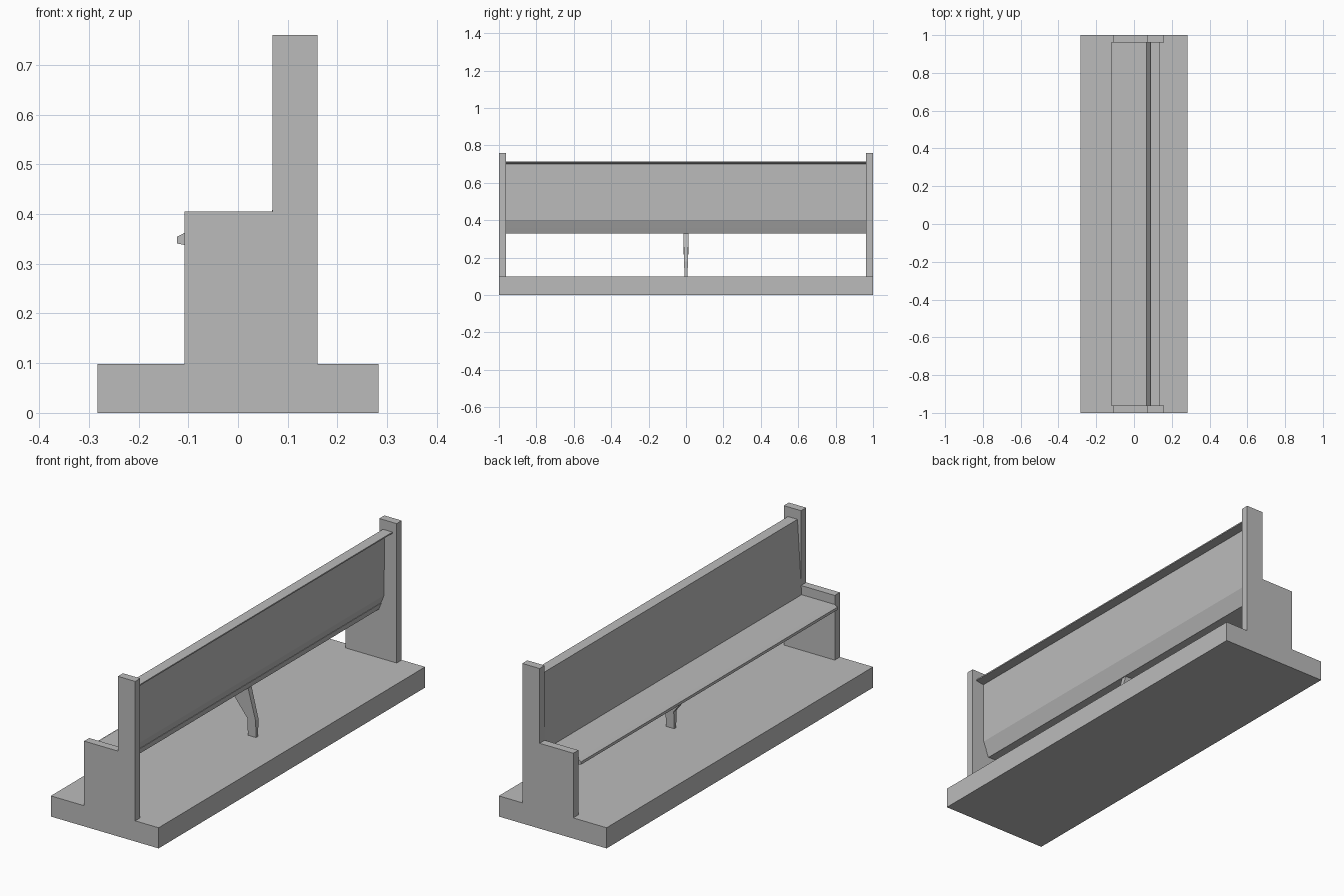
import bpy, bmesh
from mathutils import Vector

cube = bpy.data.objects.get("Cube")
if cube:
    bpy.data.objects.remove(cube, do_unlink=True)

# One plain grey for the whole bench
GREY = (0.5, 0.5, 0.5, 1.0)
grey = bpy.data.materials.new("plain_grey")
grey.use_nodes = True
grey.diffuse_color = GREY
grey.node_tree.nodes["Principled BSDF"].inputs["Base Color"].default_value = GREY


def extrude_profile(name, profile, y0, y1):
    """Extrude a closed (x, z) profile along y."""
    bm = bmesh.new()
    face = bm.faces.new([bm.verts.new((x, y0, z)) for x, z in profile])
    moved = bmesh.ops.extrude_face_region(bm, geom=[face])["geom"]
    verts = [v for v in moved if isinstance(v, bmesh.types.BMVert)]
    bmesh.ops.translate(bm, verts=verts, vec=Vector((0, y1 - y0, 0)))
    bmesh.ops.recalc_face_normals(bm, faces=bm.faces)
    mesh = bpy.data.meshes.new(name)
    bm.to_mesh(mesh)
    bm.free()
    mesh.materials.append(grey)
    obj = bpy.data.objects.new(name, mesh)
    bpy.context.collection.objects.link(obj)
    return obj


BASE_X, BASE_TOP = 0.283, 0.098
INNER = 0.962  # inner face of the end panels

# Platform
extrude_profile("platform", [(-BASE_X, 0), (BASE_X, 0), (BASE_X, BASE_TOP),
                             (-BASE_X, BASE_TOP)], -1, 1)

# Stepped end panels
end_profile = [(-0.108, BASE_TOP), (0.16, BASE_TOP), (0.16, 0.76),
               (0.069, 0.76), (0.069, 0.405), (-0.108, 0.405)]
for name, side in (("front_end_panel", -1), ("back_end_panel", 1)):
    extrude_profile(name, end_profile, side * INNER, side)

# Seat board with a bevelled nose
extrude_profile("seat", [(-0.123, 0.341), (-0.108, 0.338), (0.066, 0.328),
                         (0.08, 0.362), (-0.108, 0.362), (-0.123, 0.354)],
                -INNER, INNER)

# Leaning backrest with a narrow ledge along its top
extrude_profile("backrest", [(0.064, 0.328), (0.094, 0.402), (0.096, 0.702),
                             (0.138, 0.708), (0.138, 0.714), (0.088, 0.714),
                             (0.066, 0.362)], -INNER, INNER)

# Bent middle leg, narrower towards the floor
leg = extrude_profile("middle_leg", [(0.057, BASE_TOP), (0.1, BASE_TOP),
                                     (0.1, 0.18), (0.06, 0.332), (-0.06, 0.336),
                                     (0.0, 0.255), (0.057, 0.18)], -0.013, 0.013)
for v in leg.data.vertices:
    if v.co.z < 0.2:
        v.co.y *= 0.85 if v.co.z > 0.15 else 0.55
